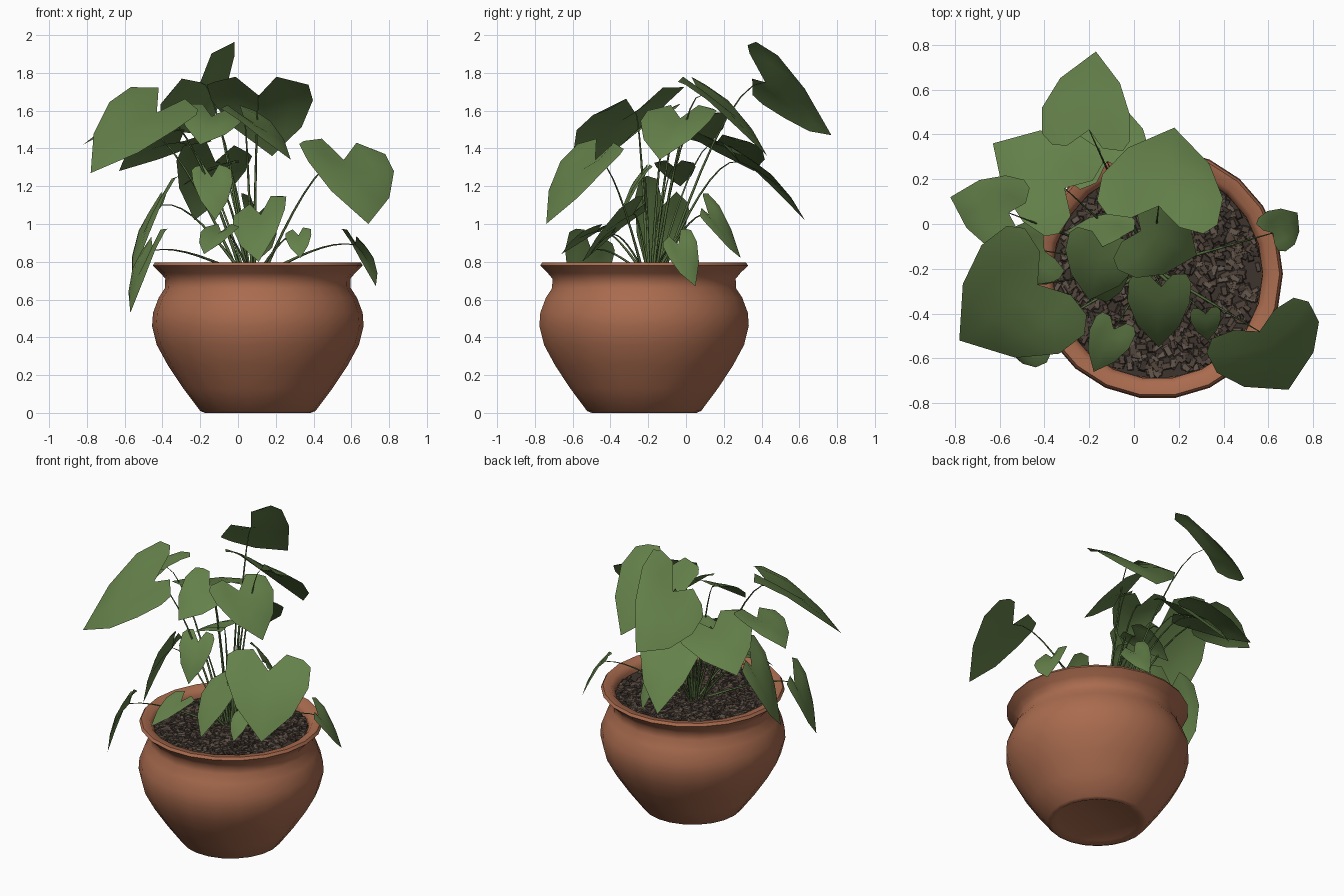
import bpy, bmesh, math, random
from mathutils import Vector, Matrix

random.seed(4)
if "Cube" in bpy.data.objects:
    bpy.data.objects.remove(bpy.data.objects["Cube"])


def material(name, rgb):
    m = bpy.data.materials.new(name)
    m.use_nodes = True
    m.diffuse_color = (*rgb, 1)
    shader = m.node_tree.nodes["Principled BSDF"]
    shader.inputs["Base Color"].default_value = (*rgb, 1)
    shader.inputs["Roughness"].default_value = 0.8
    return m


terracotta = material("terracotta", (0.4, 0.148, 0.077))
leaf_green = material("leaf green", (0.128, 0.218, 0.068))
stem_green = material("stem green", (0.085, 0.145, 0.045))
pebble_mats = [material("dark soil", (0.045, 0.033, 0.026)),
               material("brown pebble", (0.085, 0.06, 0.045)),
               material("grey brown pebble", (0.13, 0.098, 0.076))]


def finish(name, bm, mats, smooth=None):
    mesh = bpy.data.meshes.new(name)
    bm.to_mesh(mesh)
    bm.free()
    ob = bpy.data.objects.new(name, mesh)
    bpy.context.collection.objects.link(ob)
    for m in mats:
        mesh.materials.append(m)
    if smooth:
        bpy.ops.object.select_all(action='DESELECT')
        ob.select_set(True)
        bpy.context.view_layer.objects.active = ob
        bpy.ops.object.shade_smooth_by_angle(angle=math.radians(smooth))
    return ob


# Pot: outer wall, flared rim and inner wall as one turned profile
CENTRE = Vector((0.105, -0.222, 0))
profile = [(0, 0.015), (0.25, 0.015), (0.28, 0), (0.305, 0.01), (0.395, 0.13),
           (0.475, 0.25), (0.535, 0.36), (0.56, 0.46), (0.555, 0.53), (0.525, 0.61),
           (0.492, 0.66), (0.49, 0.71), (0.515, 0.74), (0.556, 0.78), (0.545, 0.797),
           (0.495, 0.79), (0.47, 0.76), (0.468, 0.7)]
bm = bmesh.new()
verts = [bm.verts.new((r, 0, z)) for r, z in profile]
edges = [bm.edges.new(pair) for pair in zip(verts, verts[1:])]
bmesh.ops.spin(bm, geom=verts + edges, cent=(0, 0, 0), axis=(0, 0, 1),
               angle=math.tau, steps=22, use_merge=True)
bmesh.ops.remove_doubles(bm, verts=bm.verts, dist=0.0005)
bmesh.ops.recalc_face_normals(bm, faces=bm.faces)
finish("pot", bm, [terracotta], 60).location = CENTRE

# Soil disc
SOIL = 0.74
bm = bmesh.new()
bmesh.ops.create_circle(bm, cap_ends=True, segments=22, radius=0.47)
finish("soil", bm, pebble_mats[:1]).location = CENTRE + Vector((0, 0, SOIL))

# Pebbles scattered over the soil
bm = bmesh.new()
for i in range(950):
    r, a = 0.45 * math.sqrt(random.random()), random.uniform(0, math.tau)
    place = Matrix.Translation((r * math.cos(a), r * math.sin(a), random.uniform(0, 0.006)))
    turn = Matrix.Rotation(random.uniform(0, math.tau), 4, 'Z') @ \
        Matrix.Rotation(random.uniform(-0.2, 0.2), 4, 'X')
    size = Matrix.Diagonal((random.uniform(0.04, 0.06), random.uniform(0.02, 0.032), 0.012, 1))
    made = bmesh.ops.create_cube(bm, size=1, matrix=place @ turn @ size)["verts"]
    top = sorted(made, key=lambda v: v.co.z)[4:]
    middle = sum((v.co for v in top), Vector()) / 4
    tone = random.choice((0, 1, 1, 2))
    for v in top:
        v.co = middle.lerp(v.co, 0.75)
    for f in {f for v in made for f in v.link_faces}:
        f.material_index = tone
finish("pebbles", bm, pebble_mats).location = CENTRE + Vector((0, 0, SOIL))


def leaf(name, base, tip, tilt, width):
    """Heart-shaped sheet from notch to tip; tilt in degrees raises its left lobe."""
    rib = tip - base
    across = Vector((-rib.y, rib.x, 0)).normalized()
    side = across * math.cos(math.radians(tilt))
    side.z = math.sin(math.radians(tilt))
    up = rib.cross(side).normalized()
    # each row: place on the midrib, then place and spread of the edge
    rows = [(0, 0, 0.85), (0.2, 0.16, 1.06), (0.45, 0.46, 1.06), (0.75, 0.78, 0.72), (1, 1, 0)]
    bm = bmesh.new()
    for sign in (1, -1):
        lobe = side * sign * width * rib.length - rib * 0.27
        grid = []
        for middle, edge, spread in rows:
            line = []
            for t in (0, 0.5, 1):
                a = middle + (edge - middle) * t
                lift = 0.35 * a * (1 - a) + 0.2 * t * (1 - t) * (1 - a)
                line.append(bm.verts.new(base + rib * a + lobe * spread * t
                                         + up * lift * rib.length))
            grid.append(line)
        grid[0][1].co -= rib * 0.14
        for lo, hi in zip(grid, grid[1:]):
            for k in (0, 1):
                bm.faces.new((lo[k], lo[k + 1], hi[k + 1], hi[k]))
    bmesh.ops.remove_doubles(bm, verts=bm.verts, dist=0.0008)
    bmesh.ops.recalc_face_normals(bm, faces=bm.faces)
    bm.normal_update()
    if sum((f.normal for f in bm.faces), Vector()).dot(up) < 0:
        bmesh.ops.reverse_faces(bm, faces=bm.faces)
    finish(name, bm, [leaf_green], 80)


def stem(name, end):
    """Thin arching tube from the crown of the plant to a leaf notch."""
    root = Vector((0.07 + 0.12 * end.x, -0.17 + 0.12 * end.y, SOIL))
    curve = bpy.data.curves.new(name, 'CURVE')
    curve.dimensions = '3D'
    curve.bevel_depth = 0.007
    curve.bevel_resolution = 0
    curve.resolution_u = 8
    s = curve.splines.new('BEZIER')
    s.bezier_points.add(1)
    pull = (end - root) * 0.3
    rise = Vector((pull.x, pull.y, max(pull.z * 1.6, 0.06)))
    arrive = Vector((pull.x, pull.y, -0.03))
    for p, co, handle, radius in zip(s.bezier_points, (root, end), (rise, arrive), (1.3, 0.3)):
        p.co, p.handle_left, p.handle_right = co, co - handle, co + handle
        p.radius = radius
    curve.materials.append(stem_green)
    bpy.context.collection.objects.link(bpy.data.objects.new(name, curve))


# Leaves: notch, tip and tilt
broad = {
    "top": ((-.2, .42, 1.75), (-.17, .77, 1.47), -40),
    "back": ((.11, .08, 1.68), (.18, .43, 1.36), 0),
    "upper_right": ((-.43, -.27, 1.59), (-.78, -.52, 1.27), -14),
    "left_front": ((.56, -.48, 1.34), (.69, -.74, 1), -6),
    "right_back": ((-.31, .16, 1.43), (-.63, .36, 1.28), 8),
    "far_right": ((-.56, .05, 1.53), (-.82, .12, 1.42), -12),
    "centre": ((-.14, -.1, 1.57), (-.2, -.34, 1.42), -12),
    "inner": ((.03, -.03, 1.56), (.28, -.14, 1.34), 0),
}
slender = {
    "low_back": ((-.12, .28, 1.33), (-.23, .63, 1.02), 8),
    "front": ((.12, -.28, 1.05), (.11, -.55, .8), 20),
    "hanging": ((-.14, -.22, 1.25), (-.12, -.35, 1.02), 0),
    "small_front": ((-.09, -.47, .96), (-.18, -.66, .84), 0),
    "tiny_front": ((.32, -.4, .94), (.33, -.52, .82), 10),
    "drooping_front": ((-.45, -.5, .86), (-.57, -.56, .53), 20),
    "drooping_right": ((-.4, -.12, 1.1), (-.56, -.2, .72), 30),
    "low_inner": ((.1, .12, 1.05), (.12, .29, .82), 40),
    "shaded": ((-.06, -.06, 1.3), (-.3, -.03, 1.2), 0),
    "drooping_left": ((.62, -.04, .89), (.73, .05, .67), 24),
}
for group, width in ((broad, 0.54), (slender, 0.38)):
    for name, (notch, tip, tilt) in group.items():
        leaf(name + "_leaf", Vector(notch), Vector(tip), tilt, width)
        stem(name + "_stem", Vector(notch))
